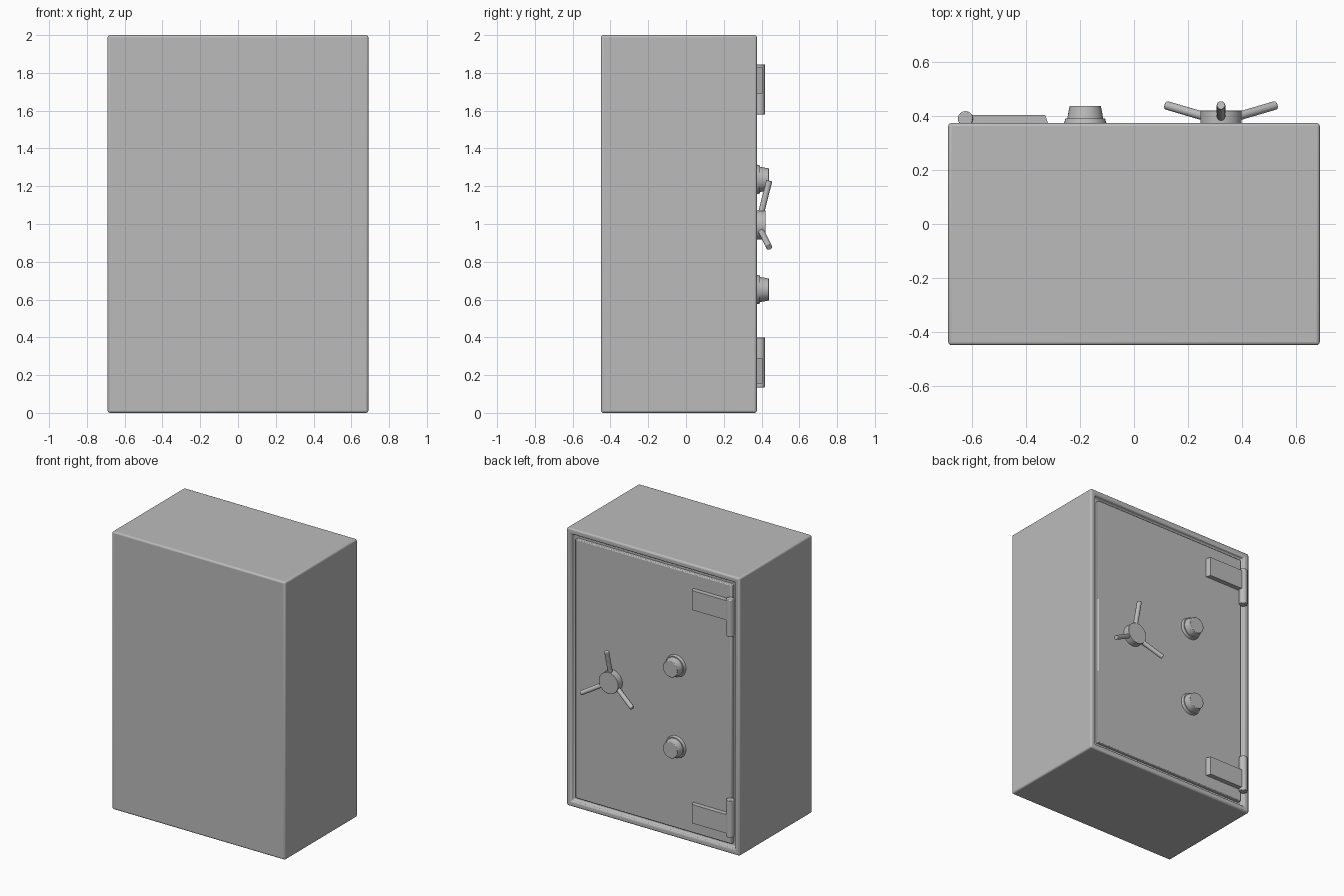
import bpy, bmesh, math
from mathutils import Vector

if "Cube" in bpy.data.objects:
    bpy.data.objects.remove(bpy.data.objects["Cube"])

steel = bpy.data.materials.new("grey steel")
steel.diffuse_color = (0.5, 0.5, 0.5, 1)
steel.use_nodes = True
steel.node_tree.nodes["Principled BSDF"].inputs["Base Color"].default_value = steel.diffuse_color
FACE = 0.375  # y of the door side


def finish(bm, name, bevel=0.0, segs=3):
    bmesh.ops.recalc_face_normals(bm, faces=bm.faces)
    me = bpy.data.meshes.new(name)
    bm.to_mesh(me)
    bm.free()
    ob = bpy.data.objects.new(name, me)
    bpy.context.collection.objects.link(ob)
    me.materials.append(steel)
    if bevel:
        m = ob.modifiers.new("bevel", 'BEVEL')
        m.width, m.segments, m.limit_method = bevel, segs, 'ANGLE'
    bpy.ops.object.select_all(action='DESELECT')
    ob.select_set(True)
    bpy.context.view_layer.objects.active = ob
    bpy.ops.object.shade_smooth_by_angle(angle=math.radians(35))
    return ob


def box(lo, hi):
    bm = bmesh.new()
    bmesh.ops.create_cube(bm, size=1)
    for v in bm.verts:
        v.co = Vector([(a + b) / 2 + c * (b - a) for a, b, c in zip(lo, hi, v.co)])
    return bm


def rod(name, a, b, r1, r2=None, bevel=0.0, sides=32):
    """Cylinder or cone between two points."""
    a, b = Vector(a), Vector(b)
    bm = bmesh.new()
    bmesh.ops.create_cone(bm, cap_ends=True, segments=sides, radius1=r1,
                          radius2=r1 if r2 is None else r2, depth=(b - a).length)
    q = (b - a).to_track_quat('Z', 'Y')
    for v in bm.verts:
        v.co = (a + b) / 2 + q @ v.co
    return finish(bm, name, bevel, 2)


# cabinet with a recessed doorway
bm = box((-0.69, -0.45, 0), (0.69, FACE, 2))
bm.normal_update()
front = max(bm.faces, key=lambda f: f.normal.y)
bmesh.ops.inset_region(bm, faces=[front], thickness=0.058)
ext = bmesh.ops.extrude_face_region(bm, geom=[front])
bmesh.ops.translate(bm, vec=(0, -0.03, 0),
                    verts=[g for g in ext['geom'] if isinstance(g, bmesh.types.BMVert)])
if front.is_valid:
    bmesh.ops.delete(bm, geom=[front], context='FACES_ONLY')
finish(bm, "cabinet", 0.012)

# door panel
finish(box((-0.622, 0.33, 0.068), (0.622, FACE - 0.004, 1.932)), "door", 0.006, 2)

# hinges: barrel plus strap with a sloped end
for tag, z0, z1, s0, s1 in (("upper", 1.58, 1.845, 1.69, 1.83),
                            ("lower", 0.135, 0.40, 0.155, 0.29)):
    rod(tag + "_hinge_barrel", (-0.626, 0.391, z0), (-0.626, 0.391, z1), 0.028, bevel=0.004)
    bm = box((-0.63, 0.365, s0), (-0.316, 0.405, s1))
    for v in bm.verts:
        if v.co.x > -0.4 and v.co.y > 0.4:
            v.co.x -= 0.014
    finish(bm, tag + "_hinge_strap")

# combination dials
for tag, z in (("upper", 1.236), ("lower", 0.653)):
    rod(tag + "_dial_base", (-0.181, 0.365, z), (-0.181, 0.391, z), 0.081, 0.074)
    rod(tag + "_dial_knob", (-0.181, 0.385, z), (-0.181, 0.439, z), 0.068, 0.058, 0.003)

# three-spoke handle
hx, hz = 0.323, 0.994
rod("handle_hub", (hx, 0.365, hz), (hx, 0.421, hz), 0.077, bevel=0.002)
for i, deg in enumerate((90, 210, 330)):
    c, s = math.cos(math.radians(deg)), math.sin(math.radians(deg))
    rod(f"handle_spoke_{i + 1}", (hx + 0.05 * c, 0.394, hz + 0.05 * s),
        (hx + 0.235 * c, 0.441, hz + 0.235 * s), 0.016, bevel=0.003, sides=20)
